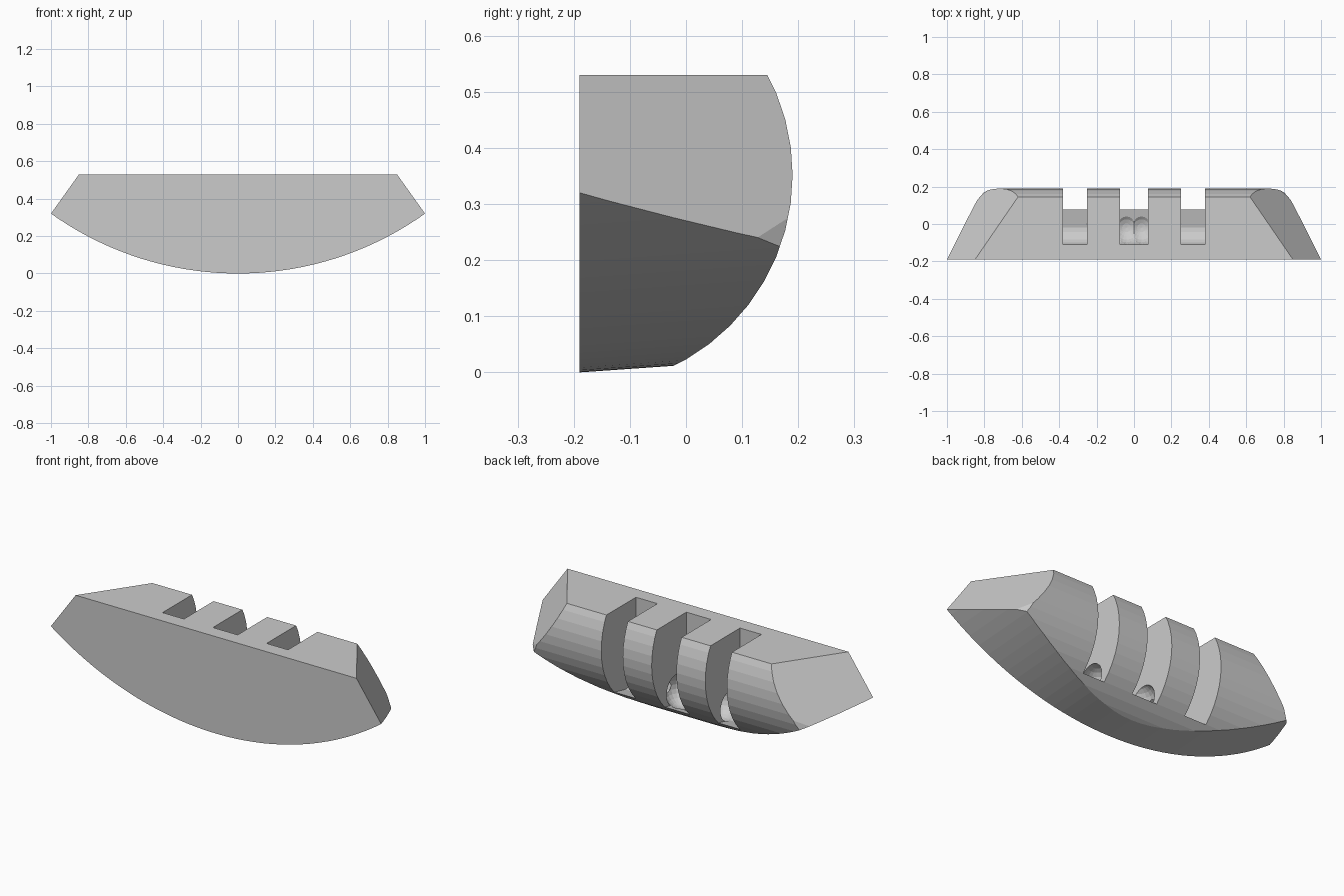
import bpy, bmesh, math
from mathutils import Vector

if "Cube" in bpy.data.objects:
    bpy.data.objects.remove(bpy.data.objects["Cube"])


def make_object(name, bm):
    bmesh.ops.recalc_face_normals(bm, faces=bm.faces)
    mesh = bpy.data.meshes.new(name)
    bm.to_mesh(mesh)
    bm.free()
    ob = bpy.data.objects.new(name, mesh)
    bpy.context.collection.objects.link(ob)
    return ob


def prism(near, far):
    """Solid between two matching loops of points."""
    bm = bmesh.new()
    a = [bm.verts.new(p) for p in near]
    b = [bm.verts.new(p) for p in far]
    bm.faces.new(a)
    bm.faces.new(b)
    for i in range(len(a)):
        j = (i + 1) % len(a)
        bm.faces.new((a[i], a[j], b[j], b[i]))
    return bm


def side_prism(name, yz, x0, x1):
    return make_object(name, prism([(x0, y, z) for y, z in yz],
                                   [(x1, y, z) for y, z in yz]))


def boolean(target, cutter, operation):
    cutter.hide_render = True
    mod = target.modifiers.new(cutter.name, 'BOOLEAN')
    mod.operation = operation
    mod.solver = 'EXACT'
    mod.object = cutter
    bpy.context.view_layer.objects.active = target
    bpy.ops.object.modifier_apply(modifier=mod.name)
    bpy.data.objects.remove(cutter)


# Body: front outline with a curved underside that rises slightly to the back
R, N, TOP, FRONT, BACK = 1.7225, 36, 0.53, -0.19, 0.3
xs = [-1.03 + 2.06 * i / N for i in range(N + 1)]
arc = [(x, R - math.sqrt(R * R - x * x)) for x in xs]
rise = 0.07 * (BACK - FRONT)
near = [(x, FRONT, z) for x, z in arc] + [(1.03, FRONT, TOP), (-1.03, FRONT, TOP)]
far = [(x, BACK, z + rise) for x, z in arc] + [(1.03, BACK, TOP), (-1.03, BACK, TOP)]
bm = prism(near, far)
bmesh.ops.recalc_face_normals(bm, faces=bm.faces)

# Slanted ends and their small lower chamfers
for s in (1, -1):
    for co, no in (((1, -0.19, 0.32), (1, 0.687, 0.714)),
                   ((0.84, 0.125, 0.245), (1, 0.98, 0.26))):
        cut = bmesh.ops.bisect_plane(
            bm, geom=bm.verts[:] + bm.edges[:] + bm.faces[:], dist=1e-5,
            plane_co=Vector((co[0] * s, co[1], co[2])),
            plane_no=Vector((no[0] * s, no[1], no[2])), clear_outer=True)
        edges = [e for e in bm.edges if e.is_boundary]
        bmesh.ops.holes_fill(bm, edges=edges, sides=0)
body = make_object("body", bm)

# Rounded back
back = [(-0.19 + 0.38 * math.cos(math.radians(7.5 * i)),
         0.352 + 0.38 * math.sin(math.radians(7.5 * i))) for i in range(-12, 6)]
back += [(-0.3, back[-1][1]), (-0.3, back[0][1])]
boolean(body, side_prism("round_back", back, -1.2, 1.2), 'INTERSECT')

# Three slots with a troughed floor
trough = [(-0.02 + 0.09 * math.cos(math.radians(a)),
           0.15 + 0.09 * math.sin(math.radians(a))) for a in range(180, 285, 15)]
slot = [(-0.11, 0.7)] + trough + [(0.08, 0.083), (0.4, 0.083), (0.4, 0.7)]
for x0, x1 in ((-0.38, -0.25), (-0.075, 0.075), (0.25, 0.38)):
    boolean(body, side_prism("slot", slot, x0, x1), 'DIFFERENCE')

# Round sockets at the foot of the slots
for x in (-0.21, -0.04, 0.04, 0.21):
    sb = bmesh.new()
    bmesh.ops.create_uvsphere(sb, u_segments=20, v_segments=12, radius=0.09)
    bmesh.ops.translate(sb, verts=sb.verts, vec=(x, -0.02, 0.14))
    boolean(body, make_object("socket", sb), 'DIFFERENCE')
